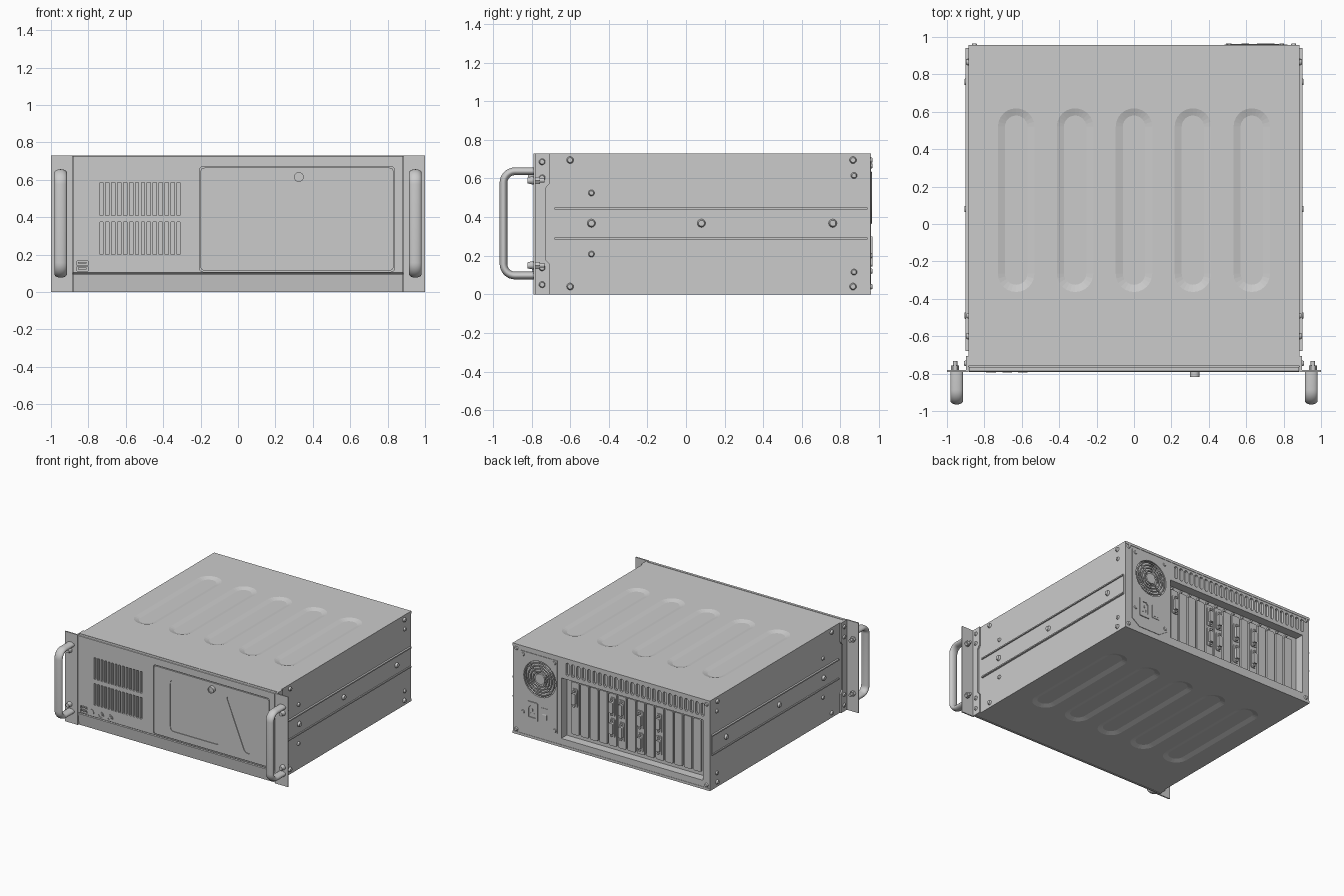
import bpy, bmesh
from math import sin, cos, pi
from mathutils import Vector

if "Cube" in bpy.data.objects:
    bpy.data.objects.remove(bpy.data.objects["Cube"])


def prism(name, loops, axis, a, b, loops2=None, smooth=False):
    """Extrude 2D loops along an axis from a to b (loops2 = tapered end)."""
    def put(p, d):
        return [(d, p[0], p[1]), (p[0], d, p[1]), (p[0], p[1], d)][axis]
    bm = bmesh.new()
    for lo, hi in zip(loops, loops2 or loops):
        v0 = [bm.verts.new(put(p, a)) for p in lo]
        v1 = [bm.verts.new(put(p, b)) for p in hi]
        n = len(lo)
        bm.faces.new(v0)
        bm.faces.new(v1)
        for i in range(n):
            bm.faces.new((v0[i], v0[(i + 1) % n], v1[(i + 1) % n], v1[i]))
    return finish(name, bm, smooth)


def finish(name, bm, smooth=False):
    bmesh.ops.recalc_face_normals(bm, faces=bm.faces)
    me = bpy.data.meshes.new(name)
    bm.to_mesh(me)
    bm.free()
    ob = bpy.data.objects.new(name, me)
    bpy.context.collection.objects.link(ob)
    if smooth:
        activate(ob)
        bpy.ops.object.shade_smooth_by_angle(angle=0.6)
    return ob


def activate(ob):
    bpy.ops.object.select_all(action='DESELECT')
    ob.select_set(True)
    bpy.context.view_layer.objects.active = ob


def cut(ob, *args):
    cutter = prism("cutter", *args)
    cutter.hide_render = True
    m = ob.modifiers.new("cut", 'BOOLEAN')
    m.operation, m.solver, m.object = 'DIFFERENCE', 'EXACT', cutter
    activate(ob)
    bpy.ops.object.modifier_apply(modifier="cut")
    bpy.data.objects.remove(cutter)


def rect(x0, x1, z0, z1):
    return [(x0, z0), (x1, z0), (x1, z1), (x0, z1)]


def circle(c, r, n=20):
    return [(c[0] + r * cos(2 * pi * i / n), c[1] + r * sin(2 * pi * i / n)) for i in range(n)]


def obround(cx, y0, y1, r, n=12):
    top = [(cx + r * cos(pi * i / n), y1 - r + r * sin(pi * i / n)) for i in range(n + 1)]
    low = [(cx - r * cos(pi * i / n), y0 + r - r * sin(pi * i / n)) for i in range(n + 1)]
    return top + low


def rounded(pts, r, n=5):
    out = []
    for i, p in enumerate(pts):
        p, q, s = Vector(p), Vector(pts[i - 1]), Vector(pts[(i + 1) % len(pts)])
        a, b = p + (q - p).normalized() * r, p + (s - p).normalized() * r
        out += [tuple(a * (1 - t) ** 2 + p * 2 * t * (1 - t) + b * t * t)
                for t in (k / n for k in range(n + 1))]
    return out


def screws(name, spots, axis, a, b, r):
    prism(name, [circle(p, r) for p in spots], axis, a, b, [circle(p, r * .7) for p in spots])


# Chassis with rear vents, card recess and fan opening
FAN = (.64, .50)
chassis = prism("chassis", [rect(-.885, .885, .02, .71)], 1, -.765, .955)
cut(chassis, [rect(-.82, .45, .07, .56)], 1, .885, 1)
cut(chassis, [obround(.395 - .0485 * i, .59, .695, .015, 4) for i in range(26)], 1, .935, 1)
cut(chassis, [circle(FAN, .145, 40)], 1, .925, 1)

# Top and bottom covers with pressed obround dents
for name, inner, outer in (("top_cover", .71, .73), ("bottom_cover", .02, 0)):
    cover = prism(name, [rect(-.885, .885, -.76, .958)], 2, inner, outer)
    k = 1 if outer > inner else -1
    xs = [-.63, -.315, 0, .315, .63]
    cut(cover, [obround(x, -.37, .625, .104) for x in xs], 2, outer + .002 * k, outer - .012 * k,
        [obround(x, -.325, .58, .06) for x in xs])

# Front panel with vents, door opening and ports
front = prism("front_panel", [[(-.765, 0), (-.778, 0), (-.79, .095), (-.784, .1), (-.79, .105),
                               (-.79, .726), (-.786, .73), (-.765, .73)]], 0, -.882, .882)
cut(front, [rect(x - .009, x + .009, z0, z1) for z0, z1 in ((.41, .585), (.2, .375))
            for x in (-.73 + .0317 * i for i in range(14))], 1, -.82, -.77)
cut(front, [rounded(rect(-.207, .838, .108, .672), .025)], 1, -.82, -.78)
cut(front, [rect(-.862, -.802, z, z + .024) for z in (.112, .142)], 1, -.82, -.77)
prism("port_tongues", [rect(-.855, -.809, z, z + .009) for z in (.122, .152)], 1, -.788, -.768)

# Door with two inset windows and a lock
door = prism("door", [rounded(rect(-.2, .831, .115, .665), .022)], 1, -.79, -.778)
cut(door, [rounded([(-.055, .175), (.39, .175), (.22, .592), (-.055, .592)], .035),
           rounded([(.615, .175), (.68, .175), (.68, .592), (.445, .592)], .03)], 1, -.82, -.785)
lock = prism("door_lock", [circle((.325, .615), .026, 28)], 1, -.785, -.817, smooth=True)
cut(lock, [circle((.325, .615), .018, 20)], 1, -.83, -.812)
prism("lock_keyway", [rect(.322, .328, .603, .627)], 1, -.815, -.81)

# Front buttons and lights
prism("power_button", [circle((-.765, .135), .026, 28)], 1, -.785, -.793)
for x in (-.677, -.595):
    ring = prism("button_ring", [circle((x, .135), .026, 28)], 1, -.785, -.794)
    cut(ring, [circle((x, .135), .017, 20)], 1, -.81, -.789)
    prism("button_cap", [circle((x, .135), .013, 20)], 1, -.785, -.793)

# Handle path: two legs joined by round bends
path = [(-.785, .637)]
for cz, a0 in ((.577, pi / 2), (.157, pi)):
    path += [(-.885 + .06 * cos(a0 + pi / 2 * i / 8), cz + .06 * sin(a0 + pi / 2 * i / 8))
             for i in range(9)]
path.append((-.785, .097))

for s, side in ((-1, "left"), (1, "right")):
    # Rack ear: front flange and side flange
    prism(side + "_rack_ear", [rect(*sorted((s * .885, s)), 0, .73)], 1, -.79, -.78)
    prism(side + "_ear_flange", [[(-.79, 0), (-.705, 0), (-.705, .155), (-.727, .18),
                                  (-.727, .55), (-.705, .575), (-.705, .73), (-.79, .73)]],
          0, s * .885, s * .897)

    # Flattened tube handle
    bm = bmesh.new()
    rings = []
    for i, (y, z) in enumerate(path):
        p, q = Vector(path[max(i - 1, 0)]), Vector(path[min(i + 1, len(path) - 1)])
        t = (q - p).normalized()
        rings.append([bm.verts.new((s * .948 + .034 * cos(a), y - t.y * .02 * sin(a),
                                    z + t.x * .02 * sin(a)))
                      for a in (2 * pi * k / 20 for k in range(20))])
    for r0, r1 in zip(rings, rings[1:]):
        for k in range(20):
            bm.faces.new((r0[k], r0[(k + 1) % 20], r1[(k + 1) % 20], r1[k]))
    bm.faces.new(rings[0])
    bm.faces.new(rings[-1])
    finish(side + "_handle", bm, True)

    # Rack bolts through the ear
    spots = [(s * .957, .15), (s * .957, .59)]
    screws(side + "_bolt_heads", spots, 1, -.79, -.822, .022)
    prism(side + "_bolt_nuts", [circle(p, .021, 6) for p in spots], 1, -.78, -.757)
    prism(side + "_bolt_tips", [circle(p, .012, 12) for p in spots], 1, -.76, -.733)

    # Slide rail channel with lips
    prism(side + "_slide_rail", [rect(-.68, .94, .285, .45)], 0, s * .885, s * .89)
    prism(side + "_rail_lips", [rect(-.68, .94, z, z + .01) for z in (.285, .44)],
          0, s * .885, s * .9)
    screws(side + "_rail_screws", [(y, .368) for y in (-.49, .08, .76)], 0, s * .888, s * .906, .022)
    screws(side + "_panel_screws", [(-.6, .695), (-.6, .04), (.865, .695), (.865, .04)],
           0, s * .885, s * .899, .018)
    screws(side + "_small_screws", [(-.49, .525), (-.49, .208), (.87, .615), (.87, .115)],
           0, s * .885, s * .896, .016)
    screws(side + "_ear_screws", [(-.745, z) for z in (.05, .137, .603, .686)],
           0, s * .895, s * .908, .017)

# Rear power supply plate, fan grille, socket and switch
plate = prism("power_supply_plate", [[(.56, .05), (.75, .05), (.82, .1), (.82, .69), (.485, .69),
                                      (.485, .1)]], 1, .95, .959)
cut(plate, [circle(FAN, .145, 40)], 1, .9, 1)
for r in (.06, .083, .106, .13):
    bpy.ops.mesh.primitive_torus_add(major_segments=40, minor_segments=8, major_radius=r,
                                     minor_radius=.006, location=(FAN[0], .957, FAN[1]),
                                     rotation=(pi / 2, 0, 0))
    bpy.context.object.name = "fan_grille_ring"
    bpy.ops.object.shade_smooth()
prism("fan_hub", [circle(FAN, .042, 28)], 1, .92, .958)
spokes = []
for i in range(4):
    d = Vector((cos(pi / 4 + i * pi / 2), sin(pi / 4 + i * pi / 2)))
    n, c = Vector((-d.y, d.x)) * .006, Vector(FAN)
    spokes.append([tuple(c + d * .03 + n), tuple(c + d * .15 + n),
                   tuple(c + d * .15 - n), tuple(c + d * .03 - n)])
prism("fan_spokes", spokes, 1, .95, .956)
socket = prism("power_socket", [rounded(rect(.657, .752, .145, .3), .015)], 1, .95, .966)
cut(socket, [[(.675, .175), (.735, .175), (.735, .25), (.72, .27), (.69, .27), (.675, .25)]],
    1, .945, .99)
prism("socket_pins", [rect(x, x + .006, z, z + .018) for x, z in
                      ((.687, .19), (.717, .19), (.702, .225))], 1, .945, .962)
prism("power_switch", [rect(.56, .63, .17, .275)], 1, .95, .962)
prism("switch_rocker", [rect(.575, .615, .185, .26)], 1, .955, .964, [rect(.575, .615, .185, .22)])
screws("supply_screws", [(.79, .665), (.51, .665), (.79, .2), (.505, .12)], 1, .955, .965, .016)
screws("rear_corner_screws", [(-.853, .695), (-.853, .04), (.853, .695), (.853, .04)],
       1, .955, .965, .016)

# Expansion slot covers with connectors on some of them
slots = [.365 - .0842 * i for i in range(14)]
prism("slot_covers", [rounded(rect(x - .035, x + .035, .1, .525), .012, 2) for x in slots],
      1, .88, .9)
screws("slot_screws", [(x + .015, .542) for x in slots], 1, .88, .9, .013)
ports = [(0, .40), (4, .42), (4, .25), (5, .42), (5, .24), (7, .38), (7, .2), (9, .40), (9, .22)]
prism("connector_flanges", [rounded(rect(slots[i] - .024, slots[i] + .024, z - .075, z + .075), .01, 2)
                            for i, z in ports], 1, .895, .907)
prism("connector_shells", [rounded(rect(slots[i] - .017, slots[i] + .017, z - .045, z + .045), .01, 3)
                           for i, z in ports], 1, .9, .928)
prism("connector_posts", [circle((slots[i], z + k * .06), .01, 6) for i, z in ports for k in (-1, 1)],
      1, .9, .922)
